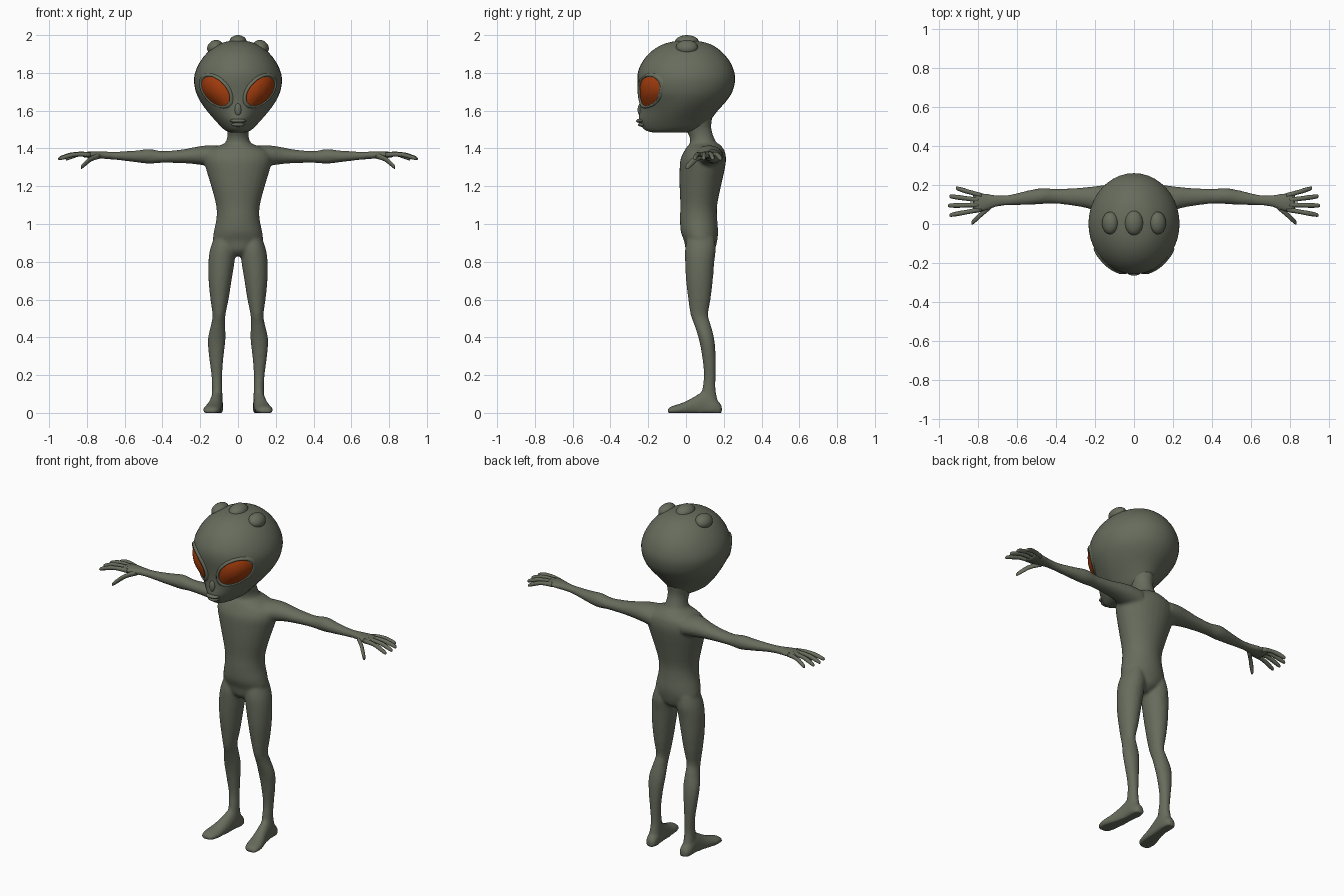
import bpy, bmesh, math
from mathutils import Vector
from mathutils.bvhtree import BVHTree


def material(name, rgb):
    m = bpy.data.materials.new(name)
    m.diffuse_color = (*rgb, 1)
    return m


SKIN = material("grey green skin", (0.135, 0.15, 0.108))
EYE = material("burnt orange eye", (0.36, 0.045, 0.004))


def spline(rows, steps):
    """Catmull-Rom resampling of a list of number tuples."""
    out = []
    for i in range(len(rows) - 1):
        a, b = rows[max(i - 1, 0)], rows[i]
        c, d = rows[i + 1], rows[min(i + 2, len(rows) - 1)]
        for k in range(steps):
            t = k / steps
            out.append([0.5 * (2*q + (r - p)*t + (2*p - 5*q + 4*r - s)*t*t
                               + (3*q - p - 3*r + s)*t**3)
                        for p, q, r, s in zip(a, b, c, d)])
    return out + [list(rows[-1])]


def loft(bm, rings, axis, side=1, sides=20, steps=3):
    """Skin ellipses (x, y, z, radius a, radius b, front taper) along an axis."""
    loops = []
    for x, y, z, a, b, *k in spline(rings, steps):
        loop = []
        for i in range(sides):
            t = 2 * math.pi * i / sides
            u, v = a * math.cos(t), b * math.sin(t)
            if k:
                u *= 1 - k[0] * max(0, -math.sin(t))
            off = {'x': (0, u, v), 'y': (u, 0, v), 'z': (u, v, 0)}[axis]
            loop.append(bm.verts.new(((x + off[0]) * side, y + off[1], max(0, z + off[2]))))
        loops.append(loop)
    for p, q in zip(loops, loops[1:]):
        for i in range(sides):
            j = (i + 1) % sides
            bm.faces.new((p[i], p[j], q[j], q[i]))
    bm.faces.new(loops[0])
    bm.faces.new(loops[-1])


def finish(name, bm, mat, smooth=True):
    bmesh.ops.recalc_face_normals(bm, faces=bm.faces)
    for f in bm.faces:
        f.smooth = smooth
    me = bpy.data.meshes.new(name)
    bm.to_mesh(me)
    bm.free()
    me.materials.append(mat)
    ob = bpy.data.objects.new(name, me)
    bpy.context.collection.objects.link(ob)
    return ob


def ellipsoid(name, loc, radii, tilt=0):
    bpy.ops.mesh.primitive_uv_sphere_add(segments=20, ring_count=12, location=loc,
                                         rotation=(0, tilt, 0))
    ob = bpy.context.object
    ob.name, ob.scale = name, radii
    ob.data.materials.append(SKIN)
    bpy.ops.object.shade_smooth()
    return ob


# Body: torso, neck, arms, legs and feet fused into one skin
bm = bmesh.new()
torso = [  # z, half width, front y, back y
    (0.83, 0.03, 0.03, 0.11), (0.86, 0.085, 0.0, 0.15), (0.91, 0.13, -0.01, 0.165),
    (0.96, 0.128, -0.028, 0.17), (1.03, 0.114, -0.032, 0.165), (1.1, 0.116, -0.03, 0.165),
    (1.2, 0.142, -0.034, 0.185), (1.28, 0.166, -0.034, 0.203), (1.34, 0.18, -0.03, 0.212),
    (1.385, 0.165, -0.01, 0.205), (1.415, 0.10, 0.01, 0.185), (1.43, 0.06, 0.03, 0.165)]
loft(bm, [(0, (f + b) / 2, z, w, (b - f) / 2) for z, w, f, b in torso], 'z', sides=28)
loft(bm, [(0, 0.095, 1.37, 0.10, 0.09), (0, 0.092, 1.42, 0.072, 0.073),
          (0, 0.083, 1.46, 0.057, 0.064), (0, 0.062, 1.51, 0.058, 0.072),
          (0, 0.04, 1.57, 0.08, 0.10)], 'z')
legs = [  # z, inner x, outer x, front y, back y
    (0.93, 0.03, 0.125, 0.01, 0.15), (0.87, 0.012, 0.147, -0.005, 0.158),
    (0.8, 0.018, 0.157, -0.005, 0.15), (0.7, 0.034, 0.156, 0.0, 0.142),
    (0.6, 0.05, 0.146, 0.012, 0.13), (0.52, 0.066, 0.135, 0.024, 0.117),
    (0.47, 0.068, 0.142, 0.042, 0.13), (0.39, 0.066, 0.16, 0.068, 0.15),
    (0.3, 0.076, 0.154, 0.085, 0.157), (0.2, 0.084, 0.141, 0.095, 0.157),
    (0.12, 0.083, 0.138, 0.085, 0.157), (0.04, 0.08, 0.145, 0.07, 0.175)]
foot = [  # x, y, height, half width
    (0.146, -0.098, 0.018, 0.024), (0.142, -0.08, 0.034, 0.04), (0.138, -0.045, 0.045, 0.047),
    (0.13, 0.0, 0.062, 0.043), (0.12, 0.05, 0.09, 0.037), (0.114, 0.1, 0.115, 0.034),
    (0.112, 0.155, 0.075, 0.034), (0.11, 0.182, 0.05, 0.026), (0.11, 0.19, 0.035, 0.014)]
arm = [(0.1, 0.115, 1.355, 0.085, 0.06), (0.17, 0.125, 1.362, 0.072, 0.054),
       (0.23, 0.134, 1.362, 0.056, 0.045), (0.3, 0.138, 1.358, 0.046, 0.036),
       (0.4, 0.142, 1.355, 0.038, 0.031), (0.47, 0.143, 1.358, 0.041, 0.039),
       (0.54, 0.135, 1.358, 0.037, 0.031), (0.64, 0.122, 1.361, 0.027, 0.022),
       (0.7, 0.118, 1.364, 0.029, 0.02), (0.75, 0.113, 1.366, 0.043, 0.019),
       (0.79, 0.11, 1.367, 0.049, 0.017), (0.825, 0.11, 1.365, 0.046, 0.013)]
for s in (1, -1):
    loft(bm, [((i + o) / 2, (f + b) / 2, z, (o - i) / 2, (b - f) / 2)
              for z, i, o, f, b in legs], 'z', s)
    loft(bm, [(x, y, h * 0.35, w, h * 0.65) for x, y, h, w in foot], 'y', s)
    loft(bm, arm, 'x', s)
body = finish("body", bm, SKIN)
rm = body.modifiers.new("fuse", 'REMESH')
rm.mode, rm.voxel_size, rm.use_smooth_shade = 'VOXEL', 0.0085, True
sm = body.modifiers.new("soften", 'SMOOTH')
sm.factor, sm.iterations = 0.5, 5

# Fingers and thumbs
digits = [  # base x, y, z, tip x, y, z, radius
    (0.78, 0.145, 1.367, 0.912, 0.184, 1.343, 0.012),
    (0.79, 0.122, 1.369, 0.945, 0.142, 1.345, 0.012),
    (0.79, 0.098, 1.369, 0.952, 0.094, 1.345, 0.012),
    (0.78, 0.075, 1.366, 0.945, 0.045, 1.345, 0.012),
    (0.73, 0.095, 1.362, 0.832, 0.004, 1.298, 0.015)]
bm = bmesh.new()
for s in (1, -1):
    for x, y, z, u, v, w, r in digits:
        rings = []
        for t, k in ((0, 1.1), (0.3, 1), (0.5, 0.95), (0.65, 1.05), (0.9, 0.9), (0.98, 0.65), (1, 0.2)):
            lift = 0.012 * math.sin(math.pi * t)
            rings.append((x + (u - x) * t, y + (v - y) * t, z + (w - z) * t + lift, r * k, r * k))
        loft(bm, rings, 'x', s, sides=10, steps=2)
finish("fingers", bm, SKIN)

# Head
head = [  # z, half width, front y, back y, front taper
    (1.484, 0.035, -0.17, 0.0, 0), (1.492, 0.06, -0.205, 0.06, 0.1),
    (1.51, 0.085, -0.23, 0.10, 0.2), (1.55, 0.122, -0.25, 0.13, 0.25),
    (1.6, 0.165, -0.245, 0.168, 0.2), (1.65, 0.2, -0.245, 0.213, 0.1),
    (1.7, 0.223, -0.25, 0.245, 0), (1.76, 0.233, -0.257, 0.26, 0),
    (1.81, 0.224, -0.253, 0.254, 0), (1.86, 0.2, -0.23, 0.232, 0),
    (1.905, 0.165, -0.193, 0.196, 0), (1.94, 0.122, -0.145, 0.152, 0),
    (1.96, 0.08, -0.095, 0.105, 0), (1.97, 0.035, -0.04, 0.05, 0), (1.972, 0.008, -0.01, 0.01, 0)]
bm = bmesh.new()
loft(bm, [(0, (f + b) / 2, z, w, (b - f) / 2, k) for z, w, f, b, k in head], 'z', sides=40)
bmesh.ops.recalc_face_normals(bm, faces=bm.faces)
tree = BVHTree.FromBMesh(bm)
finish("head", bm, SKIN)


def on_face(x, z, lift):
    """Point on the front of the head, raised along its normal."""
    p, n, _, _ = tree.ray_cast(Vector((x, -1, z)), Vector((0, 1, 0)))
    return p + (n if n.y < 0 else -n) * lift


# Slanted almond eyes laid over the face
def eye_xz(r, t, grow=1.0):
    a, b, c = 0.094 * r * grow * math.cos(t), 0.058 * r * grow * math.sin(t), math.radians(47)
    return 0.118 + a * math.cos(c) - b * math.sin(c), 1.703 + a * math.sin(c) + b * math.cos(c)


bm = bmesh.new()
for s in (1, -1):
    rows = []
    for j in range(1, 9):
        r = j / 8
        rows.append([])
        for i in range(40):
            p = on_face(*eye_xz(r, i * math.pi / 20), 0.016 * (1 - r * r) - 0.001)
            rows[-1].append(bm.verts.new((p.x * s, p.y, p.z)))
    bm.faces.new(rows[0])
    for p, q in zip(rows, rows[1:]):
        for i in range(40):
            j = (i + 1) % 40
            bm.faces.new((p[i], p[j], q[j], q[i]))
finish("eyes", bm, EYE)

# Raised eyelid rims, thickest along the brow
bm = bmesh.new()
for s in (1, -1):
    rows = []
    for i in range(40):
        t = i * math.pi / 20
        brow = 0.5 + 0.5 * math.sin(t)
        rows.append([])
        for g, lift in ((0.97, -0.006), (1.0, 0.006 + 0.006 * brow),
                        (1.08 + 0.03 * brow, 0.004 + 0.008 * brow), (1.14 + 0.14 * brow, -0.004)):
            p = on_face(*eye_xz(1, t, g), lift)
            rows[-1].append(bm.verts.new((p.x * s, p.y, p.z)))
    for i in range(40):
        p, q = rows[i], rows[(i + 1) % 40]
        for k in range(3):
            bm.faces.new((p[k], p[k + 1], q[k + 1], q[k]))
finish("eyelids", bm, SKIN)

# Lips, nose and the three crown bumps
ellipsoid("upper_lip", (0, -0.238, 1.546), (0.042, 0.026, 0.012))
ellipsoid("lower_lip", (0, -0.23, 1.526), (0.034, 0.024, 0.012))
ellipsoid("nose", (0, -0.24, 1.605), (0.018, 0.016, 0.034))
ellipsoid("crown_bump", (0, 0.005, 1.962), (0.047, 0.064, 0.038))
for s in (1, -1):
    ellipsoid("side_crown_bump", (0.122 * s, 0.005, 1.936), (0.044, 0.058, 0.036), 0.6 * s)
